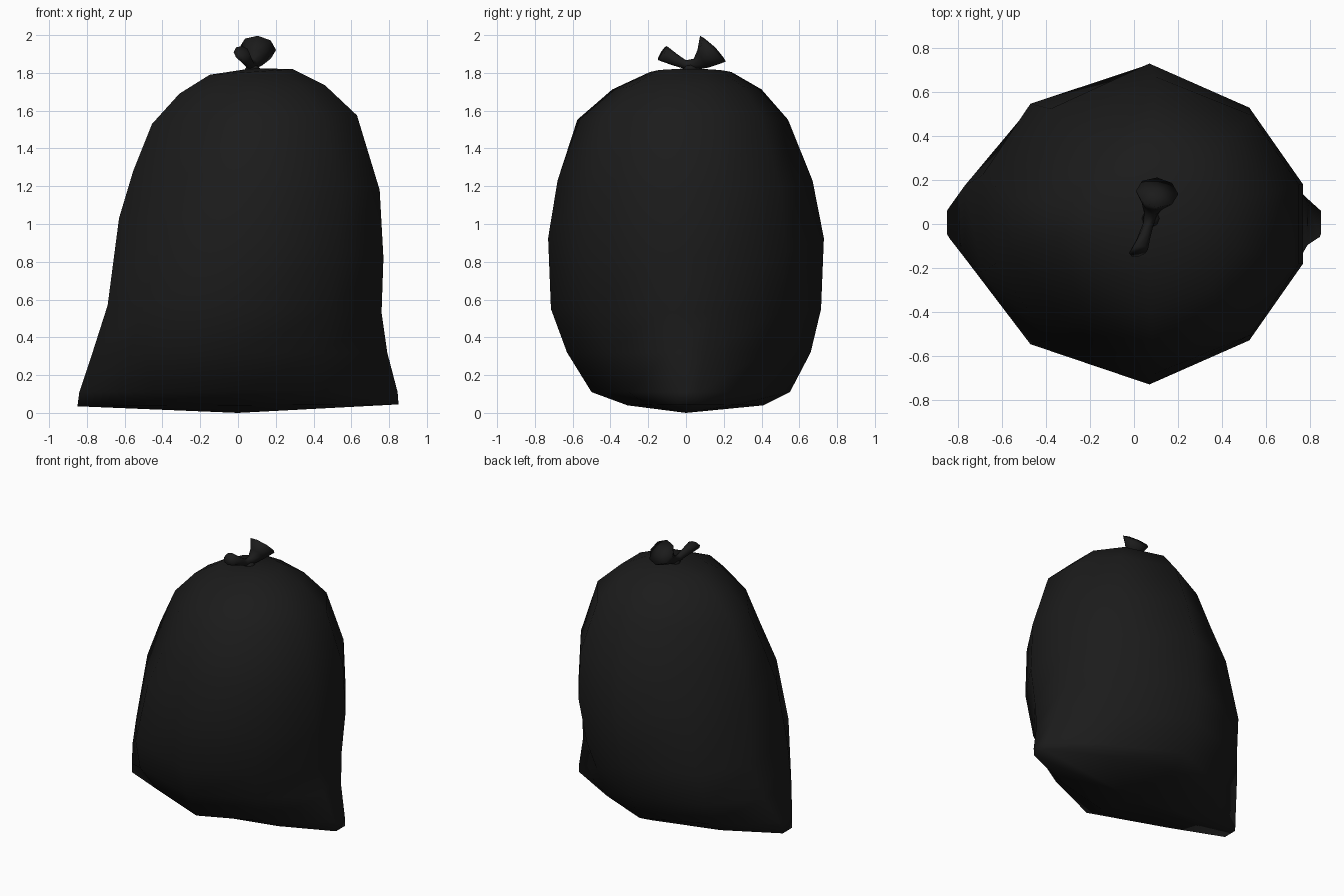
import bpy, bmesh, math
from mathutils import Vector

if "Cube" in bpy.data.objects:
    bpy.data.objects.remove(bpy.data.objects["Cube"])

mat = bpy.data.materials.new("black_plastic")
mat.diffuse_color = (0.011, 0.011, 0.011, 1)
mat.use_nodes = True
mat.node_tree.nodes["Principled BSDF"].inputs["Base Color"].default_value = mat.diffuse_color


def loft(name, rings, start, end):
    """Skin a list of vertex rings and close both ends with fans."""
    bm = bmesh.new()
    rows = [[bm.verts.new(p) for p in r] for r in rings]
    n = len(rows[0])
    for a, b in zip(rows, rows[1:]):
        for i in range(n):
            j = (i + 1) % n
            bm.faces.new((a[i], a[j], b[j], b[i]))
    for row, tip in ((rows[0], start), (rows[-1], end)):
        c = bm.verts.new(tip)
        for i in range(n):
            bm.faces.new((row[i], row[(i + 1) % n], c))
    bmesh.ops.recalc_face_normals(bm, faces=bm.faces[:])
    for f in bm.faces:
        f.smooth = True
    me = bpy.data.meshes.new(name)
    bm.to_mesh(me)
    bm.free()
    me.materials.append(mat)
    ob = bpy.data.objects.new(name, me)
    bpy.context.collection.objects.link(ob)
    return ob


# Sack: ten-sided sections, pinched to two corners at the bottom
ANGLES = [17, 49, 90, 131, 163, 197, 229, 270, 311, 343]


def section(zl, zr, xl, xr, yf, yb, nfl, nbl, nr):
    cx, a = (xl + xr) / 2, (xr - xl) / 2
    pts = []
    for d in ANGLES:
        c, s = math.cos(math.radians(d)), math.sin(math.radians(d))
        e = 2 / (nr if c > 0 else nbl if s > 0 else nfl)
        norm = math.cos(math.radians(17)) ** e
        u = math.copysign(abs(c) ** e, c) / norm
        v = abs(s) ** e
        pts.append((cx + a * u, v * (yb if s > 0 else yf), zl + (zr - zl) * (u + 1) / 2))
    return pts


# left z, right z, left x, right x, front y, back y,
# then roundness of the front left, back left and right side
SACK = [
    (0.035, 0.045, -0.85, 0.85, -0.31, 0.41, 1.3, 1.3, 1.3),
    (0.11, 0.11, -0.84, 0.845, -0.50, 0.55, 1.2, 1.25, 1.15),
    (0.32, 0.32, -0.77, 0.79, -0.63, 0.66, 1.75, 1.85, 1.3),
    (0.57, 0.53, -0.69, 0.76, -0.715, 0.715, 2.1, 2.1, 1.55),
    (1.03, 0.82, -0.63, 0.77, -0.73, 0.73, 1.75, 1.7, 1.75),
    (1.28, 1.18, -0.555, 0.75, -0.68, 0.67, 1.5, 1.5, 1.87),
    (1.53, 1.575, -0.455, 0.63, -0.575, 0.54, 1.4, 1.55, 1.93),
    (1.69, 1.735, -0.31, 0.46, -0.39, 0.40, 1.4, 1.65, 1.97),
    (1.79, 1.82, -0.15, 0.29, -0.19, 0.24, 1.6, 1.8, 2),
]
loft("sack", [section(*r) for r in SACK], (0, 0, 0), (0.08, 0.02, 1.825))


# Tied knot: a flared tube running from the small front tail to the big back tail
def disc(centre, normal, r, n=8):
    c, w = Vector(centre), Vector(normal).normalized()
    u = Vector((1, 0, 0))
    u = (u - w * u.dot(w)).normalized()
    v = w.cross(u)
    return [c + r * (u * math.cos(t) + v * math.sin(t))
            for t in (2 * math.pi * i / n for i in range(n))]


KNOT = [
    ((0.02, -0.125, 1.905), (-0.2, 0.8, -0.5), 0.044),
    ((0.045, -0.06, 1.87), (-0.2, 0.8, -0.4), 0.032),
    ((0.065, 0.0, 1.843), (0.2, 1, 0), 0.024),
    ((0.075, 0.045, 1.845), (0.2, 1, 0.15), 0.03),
    ((0.09, 0.09, 1.875), (0.1, 0.8, 0.5), 0.055),
    ((0.105, 0.143, 1.928), (0.1, 0.7, 0.7), 0.097),
]
loft("tied_knot", [disc(*k) for k in KNOT], (0.02, -0.125, 1.905), (0.105, 0.155, 1.935))

# Gathered neck between sack and knot
loft("gathered_neck",
     [disc((0.08, 0.025, 1.81), (0, 0, 1), 0.05), disc((0.075, 0.025, 1.84), (0, 0, 1), 0.025)],
     (0.08, 0.025, 1.8), (0.075, 0.025, 1.845))
